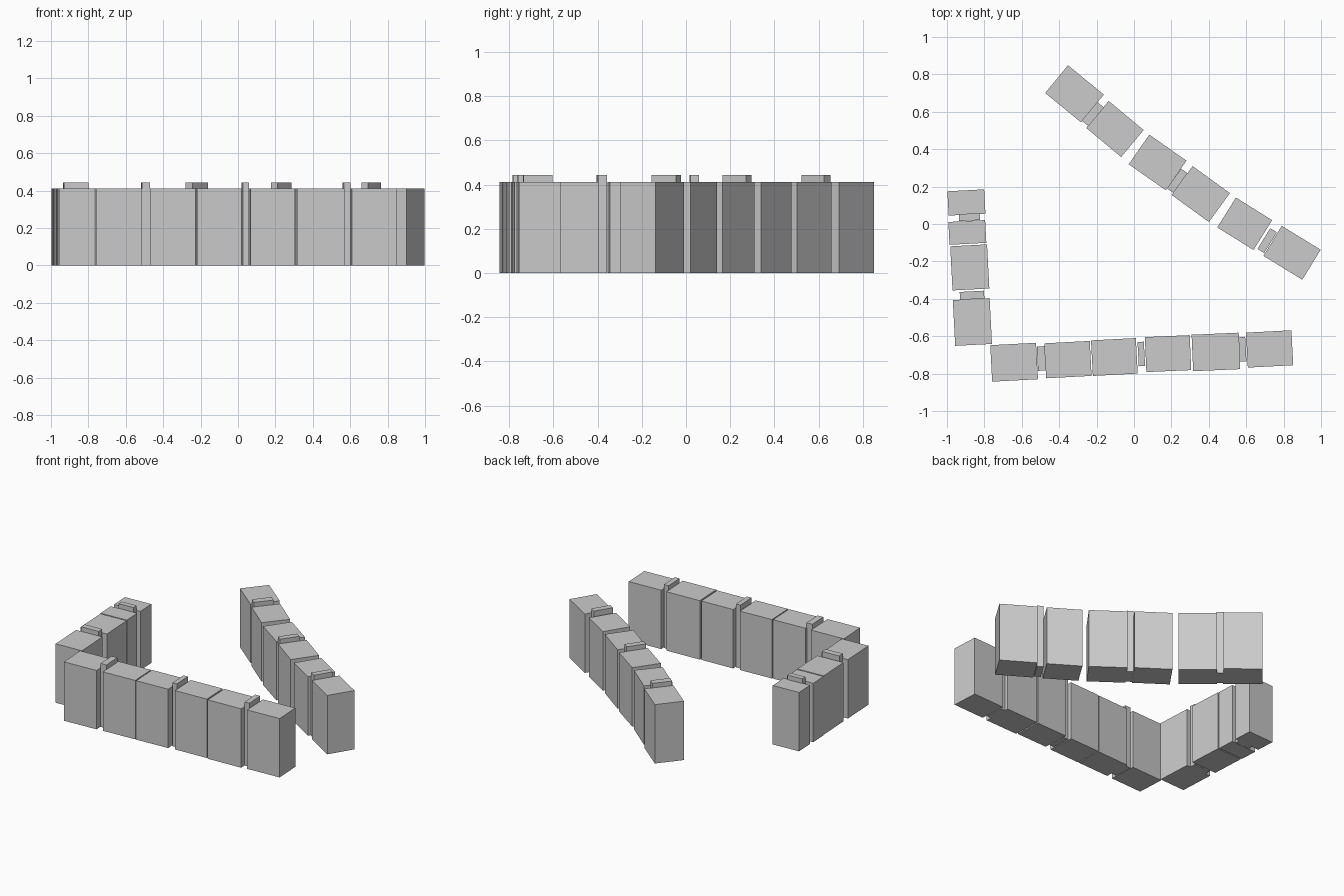
import bpy, bmesh
from math import radians
from mathutils import Matrix

WALL_H, POST_H = 0.412, 0.444


def box(name, x, y, length, width, height, angle):
    """Upright box standing on z = 0, long axis turned by angle (degrees)."""
    mesh = bpy.data.meshes.new(name)
    bm = bmesh.new()
    bmesh.ops.create_cube(bm, size=1)
    bm.transform(Matrix.Translation((0, 0, height / 2))
                 @ Matrix.Diagonal((length, width, height, 1)))
    bm.to_mesh(mesh)
    bm.free()
    ob = bpy.data.objects.new(name, mesh)
    ob.location = (x, y, 0)
    ob.rotation_euler.z = radians(angle)
    bpy.context.collection.objects.link(ob)


# each wall: blocks and joining posts as (x, y, length, width, angle)
walls = {
    "front_wall": (
        [(-0.641, -0.739, 0.245, 0.195, 3), (-0.353, -0.725, 0.243, 0.187, 3),
         (-0.105, -0.711, 0.24, 0.19, 3), (0.182, -0.693, 0.24, 0.187, 2.5),
         (0.438, -0.684, 0.252, 0.195, 2.5), (0.725, -0.668, 0.243, 0.187, 3)],
        [(-0.495, -0.719, 0.043, 0.13, 3), (0.039, -0.695, 0.034, 0.13, 3),
         (0.58, -0.67, 0.036, 0.13, 3)]),
    "left_wall": (
        [(-0.896, 0.115, 0.13, 0.197, -87), (-0.891, -0.045, 0.122, 0.197, -87),
         (-0.878, -0.232, 0.236, 0.197, -87), (-0.864, -0.524, 0.245, 0.197, -87)],
        [(-0.88, 0.037, 0.037, 0.112, -87), (-0.866, -0.381, 0.042, 0.13, -87)]),
    "back_wall": (
        [(-0.318, 0.696, 0.248, 0.192, -39.3), (-0.102, 0.508, 0.243, 0.188, -39.8),
         (0.126, 0.329, 0.242, 0.193, -35), (0.357, 0.16, 0.246, 0.191, -36),
         (0.592, 0.001, 0.228, 0.188, -32), (0.845, -0.154, 0.244, 0.188, -31.5)],
        [(-0.22, 0.588, 0.047, 0.13, -39.5), (0.231, 0.231, 0.042, 0.13, -35.5),
         (0.712, -0.089, 0.042, 0.13, -31.7)]),
}

for wall, (blocks, posts) in walls.items():
    for x, y, l, w, a in blocks:
        box(wall + "_block", x, y, l, w, WALL_H, a)
    for x, y, l, w, a in posts:
        box(wall + "_post", x, y, l, w, POST_H, a)
